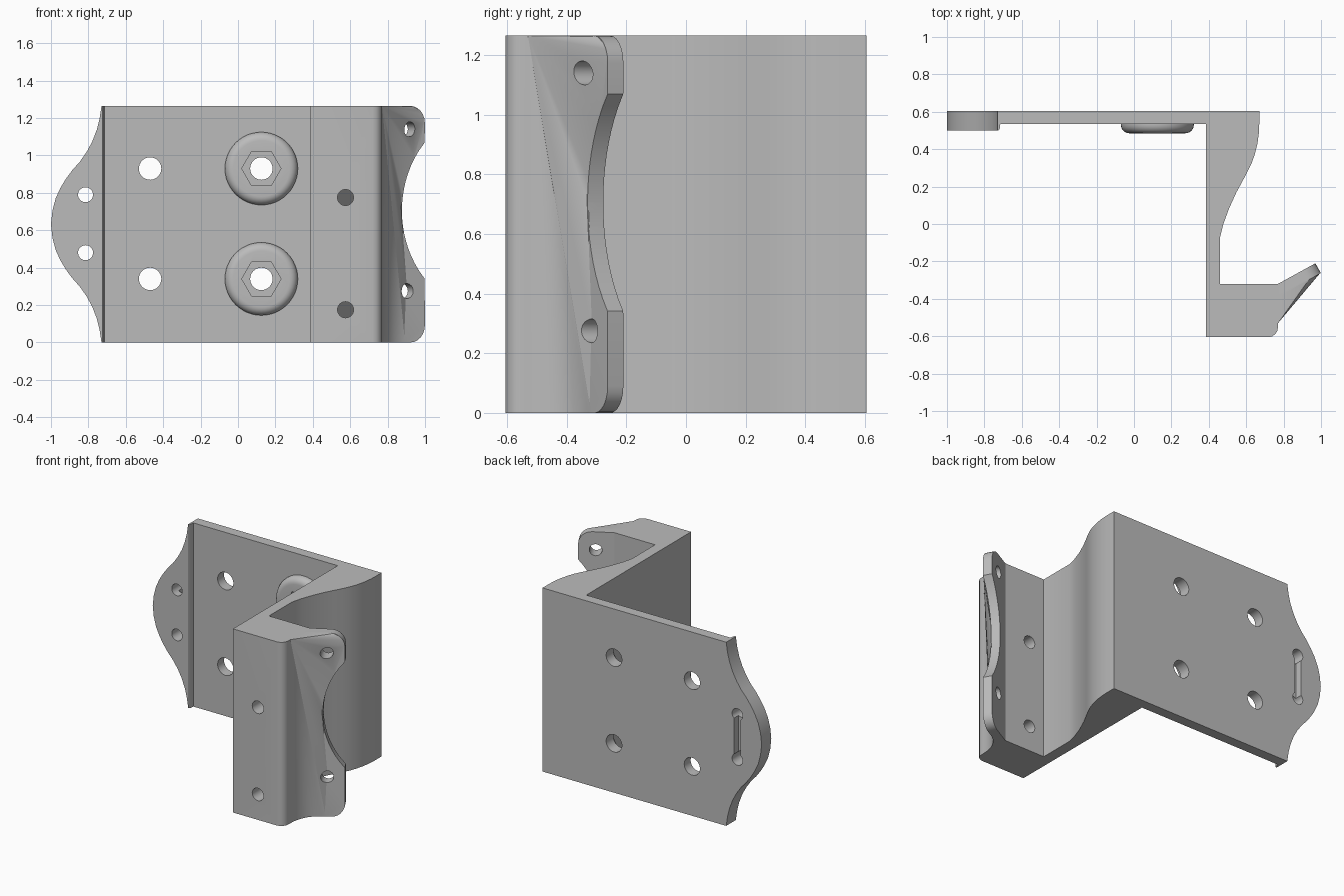
import bpy, bmesh, math
from mathutils import Vector

if "Cube" in bpy.data.objects:
    bpy.data.objects.remove(bpy.data.objects["Cube"], do_unlink=True)

H = 1.265                                # full height
X, Y, Z = Vector((1, 0, 0)), Vector((0, 1, 0)), Vector((0, 0, 1))
D = Vector((0.876, 0.482, 0))            # along the angled flange
N = Vector((0.482, -0.876, 0))           # out of the angled flange
TIP = Vector((0.97, -0.21, 0))           # inner tip of the flange

grey = bpy.data.materials.new("plain_grey")
grey.use_nodes = True
grey.diffuse_color = (0.5, 0.5, 0.5, 1)
grey.node_tree.nodes["Principled BSDF"].inputs["Base Color"].default_value = (0.5, 0.5, 0.5, 1)


def finish(name, bm):
    bmesh.ops.recalc_face_normals(bm, faces=bm.faces)
    mesh = bpy.data.meshes.new(name)
    bm.to_mesh(mesh)
    bm.free()
    mesh.materials.append(grey)
    ob = bpy.data.objects.new(name, mesh)
    bpy.context.collection.objects.link(ob)
    return ob


def prism(name, pts, origin, u, v, w, depth, bevel=0):
    """Extrude a 2D outline in the u-v plane along w, optionally rounding the far rim."""
    bm = bmesh.new()
    near = [bm.verts.new(origin + u * a + v * b) for a, b in pts]
    far = [bm.verts.new(p.co + w * depth) for p in near]
    bm.faces.new(near)
    cap = bm.faces.new(far)
    for i in range(len(pts)):
        j = (i + 1) % len(pts)
        bm.faces.new((near[i], near[j], far[j], far[i]))
    if bevel:
        bmesh.ops.recalc_face_normals(bm, faces=bm.faces)
        bmesh.ops.bevel(bm, geom=list(cap.edges), offset=bevel, segments=6,
                        profile=0.5, affect='EDGES')
    return finish(name, bm)


def cone(name, base, apex):
    bm = bmesh.new()
    ring = [bm.verts.new(p) for p in base]
    top = bm.verts.new(apex)
    bm.faces.new(ring)
    for i in range(len(ring)):
        bm.faces.new((ring[i], ring[(i + 1) % len(ring)], top))
    return finish(name, bm)


def circle(r, n=32):
    return [(r * math.cos(math.tau * i / n), r * math.sin(math.tau * i / n)) for i in range(n)]


def combine(target, other, operation):
    mod = target.modifiers.new(other.name, 'BOOLEAN')
    mod.operation, mod.solver, mod.object = operation, 'EXACT', other
    bpy.context.view_layer.objects.active = target
    bpy.ops.object.modifier_apply(modifier=mod.name)
    bpy.data.objects.remove(other, do_unlink=True)


def drill(target, r, centre, axis, depth, n=32):
    side = Z.cross(axis)
    combine(target, prism("drill", circle(r, n), Vector(centre), side, Z, axis, depth), 'DIFFERENCE')


# Main body: back plate, curved side wall and front block in one plan outline
plan = [(-0.73, 0.605), (-0.73, 0.5), (-0.725, 0.5), (-0.719, 0.506), (-0.716, 0.518),
        (-0.715, 0.535), (0.385, 0.535), (0.385, -0.605), (0.72, -0.605), (0.74, -0.6),
        (0.756, -0.588), (0.767, -0.57), (0.77, -0.55), (0.77, -0.32), (0.46, -0.32),
        (0.46, -0.07), (0.478, 0), (0.507, 0.08), (0.548, 0.17), (0.575, 0.22), (0.602, 0.27),
        (0.627, 0.32), (0.645, 0.37), (0.66, 0.43), (0.668, 0.49), (0.67, 0.54), (0.67, 0.605)]
body = prism("bracket", plan, Vector(), X, Y, Z, H)

# Bell-shaped end tab
half = [(-0.73, 0.632), (-0.74, 0.565), (-0.755, 0.505), (-0.78, 0.44), (-0.81, 0.385),
        (-0.845, 0.335), (-0.885, 0.29), (-0.92, 0.243), (-0.95, 0.193), (-0.975, 0.138),
        (-0.992, 0.073)]
mid = H / 2
tab = [(-0.725, H)] + [(x, mid + h) for x, h in half] + [(-1, mid)]
tab += [(x, mid - h) for x, h in reversed(half)] + [(-0.725, 0)]
combine(body, prism("end_tab", tab, Y * 0.5, X, Z, Y, 0.105), 'UNION')


# Angled flange with a round bite and rounded corners
def bite(z):
    return (0.406 - math.sqrt(0.546 ** 2 - (z - 0.705) ** 2), z)


corner = [(-0.09 + 0.09 * math.cos(math.radians(a)), 0.09 * math.sin(math.radians(a)))
          for a in range(0, 91, 15)]
bite_low = [bite(0.341 + 0.364 * i / 9) for i in range(10)]
bite_high = [bite(0.705 + 0.364 * i / 9) for i in range(1, 10)]
upper_corner = [(u, H - 0.09 + v) for u, v in corner]
lower_corner = [(u, 0.09 - v) for u, v in reversed(corner)]
outline = [(-0.27, 0)] + lower_corner + bite_low + bite_high + upper_corner + [(-0.27, H)]
combine(body, prism("flange", outline, TIP, D, Z, N, 0.06), 'UNION')

# Faceted webs fanning from the top corner of the block to the flange
apex = Vector((0.77, -0.53, H))
a, b, c = Vector((0.77, -0.53, 0)), Vector((0.77, -0.386, 0)), Vector((0.893, -0.32, 0))
fillet = [a * (1 - t) ** 2 + b * 2 * t * (1 - t) + c * t * t for t in [i / 8 for i in range(9)]]
combine(body, cone("lower_web", fillet + [Vector((0.8, -0.35, 0)), Vector((0.7, -0.45, 0))], apex),
        'UNION')
web = [(-0.29, 0), (-0.121, 0), (-0.107, 0.3)] + [p for p in bite_low[-1:] + bite_high if p[1] < 1]
web += upper_corner + [(-0.29, H)]
combine(body, cone("upper_web", [TIP + D * u + Z * v + N * 0.057 for u, v in web], apex), 'UNION')

# Round bosses with hexagonal nut pockets, and plain holes beside them
for z in (0.34, 0.93):
    boss = prism("nut_boss", circle(0.195, 48), Vector((0.125, 0.55, z)), X, Z, -Y, 0.065, 0.045)
    combine(body, boss, 'UNION')
    drill(body, 0.105, (0.125, 0.4, z), Y, 0.125, 6)
    drill(body, 0.06, (0.125, 0.4, z), Y, 0.3)
    drill(body, 0.06, (-0.47, 0.4, z), Y, 0.3)

# Tab holes joined by a shallow slot in the back
for z in (0.48, 0.79):
    drill(body, 0.04, (-0.815, 0.4, z), Y, 0.3)
slot = [(-0.84, 0.48), (-0.79, 0.48), (-0.79, 0.79), (-0.84, 0.79)]
combine(body, prism("slot", slot, Y * 0.555, X, Z, Y, 0.1), 'DIFFERENCE')

# Front block holes and flange holes
for z in (0.175, 0.775):
    drill(body, 0.043, (0.575, -0.7, z), Y, 0.45)
for z in (0.275, 1.14):
    drill(body, 0.04, Vector((0.905, -0.322, z)) + N * 0.3, -N, 0.45)

# Smooth curved faces, crisp edges
bpy.ops.object.select_all(action='DESELECT')
body.select_set(True)
bpy.context.view_layer.objects.active = body
bpy.ops.object.shade_smooth_by_angle(angle=math.radians(25))
